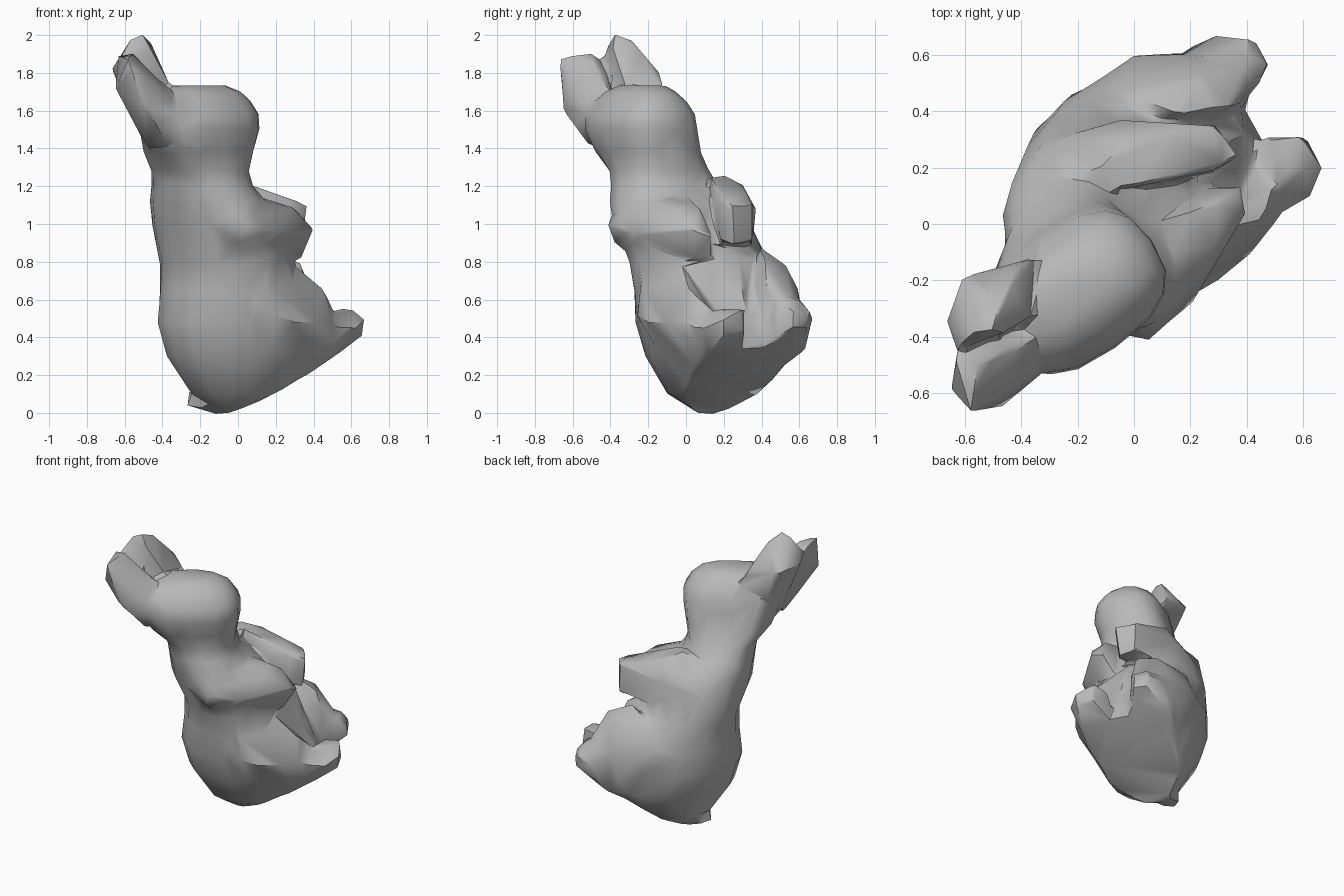
import bpy, bmesh, math
from mathutils import Vector

cube = bpy.data.objects.get("Cube")
if cube:
    bpy.data.objects.remove(cube, do_unlink=True)

# One plain grey clay material
clay = bpy.data.materials.new("grey_clay")
clay.use_nodes = True
GREY = (0.48, 0.48, 0.48, 1.0)
clay.diffuse_color = GREY
bsdf = next(n for n in clay.node_tree.nodes if n.type == 'BSDF_PRINCIPLED')
bsdf.inputs["Base Color"].default_value = GREY
bsdf.inputs["Roughness"].default_value = 0.7

# The rabbit looks along FORWARD (ground plane) and leans back on a sloped base
FORWARD = Vector((0.82, 0.573, 0.0)).normalized()
SIDE = Vector((-FORWARD.y, FORWARD.x, 0.0))
BASE_NORMAL = Vector((-0.512, -0.358, 1.0)).normalized()
parts = []


def on_base(*outline):
    """Lift ground-plan points onto the sloped base."""
    return [(x, y, 0.512 * x + 0.358 * y) for x, y in outline]


def finish(bm, name):
    bmesh.ops.recalc_face_normals(bm, faces=bm.faces[:])
    mesh = bpy.data.meshes.new(name)
    bm.to_mesh(mesh)
    bm.free()
    mesh.materials.append(clay)
    obj = bpy.data.objects.new(name, mesh)
    bpy.context.scene.collection.objects.link(obj)
    parts.append(obj)


def rounded(v, power):
    return math.copysign(abs(v) ** power, v)


def loft(name, sections, sides=16):
    """Level rings: (z, centre x, centre y, forward radius, side radius, power).
    A power of 1 is an ellipse, less is boxier."""
    bm = bmesh.new()
    rings = []
    for z, cx, cy, a, b, power in sections:
        ring = []
        for k in range(sides):
            t = 2 * math.pi * k / sides
            p = (Vector((cx, cy, z)) + FORWARD * a * rounded(math.cos(t), power)
                 + SIDE * b * rounded(math.sin(t), power))
            ring.append(bm.verts.new(p))
        rings.append(ring)
    for r0, r1 in zip(rings, rings[1:]):
        for k in range(sides):
            n = (k + 1) % sides
            bm.faces.new((r0[k], r0[n], r1[n], r1[k]))
    bm.faces.new(rings[0][::-1])
    bm.faces.new(rings[-1])
    # slice off everything below the sloped base and close the hole
    bmesh.ops.bisect_plane(bm, geom=bm.verts[:] + bm.edges[:] + bm.faces[:],
                           plane_co=(0, 0, 0), plane_no=BASE_NORMAL, clear_inner=True)
    bmesh.ops.holes_fill(bm, edges=[e for e in bm.edges if e.is_boundary], sides=0)
    finish(bm, name)


def hull(name, points):
    """Block wrapped around a few corner points."""
    bm = bmesh.new()
    for p in points:
        bm.verts.new(p)
    bmesh.ops.convex_hull(bm, input=bm.verts[:])
    bmesh.ops.delete(bm, geom=[v for v in bm.verts if not v.link_faces], context='VERTS')
    finish(bm, name)


# Torso, neck and head
loft("body", [
    (0.00, -0.03, 0.15, 0.08, 0.10, 1),
    (0.10, 0.05, 0.17, 0.32, 0.24, 1),
    (0.30, 0.04, 0.17, 0.45, 0.35, 1),
    (0.48, 0.00, 0.14, 0.45, 0.39, 1),
    (0.65, -0.03, 0.11, 0.39, 0.39, 1),
    (0.80, -0.06, 0.07, 0.34, 0.39, 1),
    (1.00, -0.11, -0.02, 0.33, 0.38, 1),
    (1.12, -0.16, -0.07, 0.28, 0.36, 1),
    (1.20, -0.19, -0.11, 0.24, 0.30, 0.9),
    (1.28, -0.20, -0.14, 0.23, 0.265, 0.8),
    (1.38, -0.21, -0.20, 0.29, 0.24, 0.75),
    (1.50, -0.205, -0.24, 0.325, 0.245, 0.75),
    (1.58, -0.20, -0.24, 0.32, 0.235, 0.75),
    (1.65, -0.20, -0.24, 0.28, 0.19, 0.75),
    (1.70, -0.20, -0.24, 0.23, 0.15, 0.8),
    (1.735, -0.20, -0.23, 0.15, 0.09, 0.9),
])

# Belly between the haunches
hull("belly", on_base((0.10, 0.10), (0.44, 0.22), (0.44, 0.34), (0.15, 0.38)) + [
    (0.27, 0.28, 0.84), (0.36, 0.31, 0.62), (0.10, 0.10, 0.88), (0.36, 0.14, 0.62),
    (0.28, 0.10, 0.80), (0.13, 0.34, 0.84)])

# Haunches rising from the base
hull("right_haunch", on_base((-0.13, 0.14), (0.0, 0.05), (0.2, 0.0), (0.43, 0.05),
                             (0.56, 0.13), (0.40, 0.30), (0.10, 0.30)) + [
    (0.20, -0.26, 0.52), (0.30, -0.20, 0.48), (0.42, -0.10, 0.48), (0.50, 0.00, 0.48),
    (0.02, -0.21, 0.42), (0.05, -0.25, 0.62), (0.15, -0.24, 0.68), (0.30, -0.02, 0.78),
    (0.45, 0.02, 0.66), (0.10, -0.08, 0.82), (0.50, 0.12, 0.56), (0.20, -0.08, 0.22)])
hull("left_haunch", on_base((-0.11, 0.22), (0.0, 0.38), (0.10, 0.46), (0.18, 0.61),
                            (0.44, 0.58), (0.40, 0.42), (0.10, 0.20)) + [
    (-0.27, 0.42, 0.60), (0.00, 0.60, 0.58), (0.20, 0.60, 0.64), (0.40, 0.55, 0.60),
    (0.25, 0.53, 0.78), (0.15, 0.39, 0.88), (-0.05, 0.46, 0.80), (-0.20, 0.40, 0.40),
    (0.00, 0.52, 0.35), (0.33, 0.41, 0.80), (0.38, 0.43, 0.65)])

# Feet, flat on the sloped base
hull("right_foot", on_base((0.43, 0.05), (0.56, 0.13), (0.66, 0.20), (0.61, 0.31),
                           (0.40, 0.29)) + [
    (0.67, 0.20, 0.50), (0.60, 0.31, 0.55), (0.63, 0.10, 0.45), (0.52, 0.16, 0.55),
    (0.60, 0.20, 0.55), (0.48, 0.31, 0.53), (0.42, -0.02, 0.46)])
hull("left_foot", on_base((0.48, 0.57), (0.44, 0.64), (0.20, 0.63), (0.36, 0.40)) + [
    (0.48, 0.57, 0.53), (0.42, 0.66, 0.53), (0.29, 0.67, 0.50), (0.44, 0.49, 0.60),
    (0.40, 0.60, 0.60), (0.22, 0.42, 0.60), (0.18, 0.60, 0.60)])

# Arms reaching forward over the belly
hull("right_arm", [
    (-0.20, -0.36, 1.08), (-0.12, -0.38, 0.98), (0.05, -0.42, 1.00), (0.00, -0.37, 0.88),
    (0.00, -0.30, 1.14), (0.16, -0.10, 1.13), (0.21, -0.28, 0.95), (0.12, -0.25, 0.86),
    (0.29, -0.08, 1.09), (0.40, 0.04, 0.97), (0.38, 0.14, 0.93), (0.30, 0.08, 1.08),
    (0.33, 0.04, 0.81), (0.28, 0.14, 0.84), (0.05, 0.00, 1.15)])
hull("left_arm", [
    (-0.25, 0.31, 1.05), (-0.05, 0.37, 1.08), (-0.02, 0.30, 1.21), (0.29, 0.35, 1.11),
    (0.37, 0.24, 1.10), (0.28, 0.19, 1.13), (0.29, 0.35, 0.91), (0.34, 0.25, 0.89),
    (0.28, 0.18, 0.91), (-0.10, 0.35, 0.90), (-0.20, 0.18, 1.22), (-0.12, 0.20, 1.26),
    (-0.05, 0.12, 1.25)])

# Ears swept back, with broad roots running into the nape
hull("left_ear", [
    (-0.50, -0.38, 2.01), (-0.47, -0.29, 1.98), (-0.57, -0.39, 1.98), (-0.40, -0.13, 1.79),
    (-0.61, -0.19, 1.80), (-0.67, -0.35, 1.82), (-0.63, -0.45, 1.86), (-0.47, -0.39, 1.95),
    (-0.35, -0.12, 1.70), (-0.48, -0.37, 1.40), (-0.48, -0.20, 1.50), (-0.34, -0.32, 1.69)])
hull("right_ear", [
    (-0.58, -0.67, 1.88), (-0.48, -0.66, 1.61), (-0.65, -0.59, 1.72), (-0.64, -0.47, 1.89),
    (-0.56, -0.50, 1.91), (-0.46, -0.60, 1.66), (-0.48, -0.42, 1.39), (-0.37, -0.51, 1.41),
    (-0.27, -0.48, 1.57), (-0.32, -0.38, 1.67), (-0.52, -0.36, 1.55)])

# Stubby tail
hull("tail", [
    (-0.28, 0.09, 0.04), (-0.25, 0.10, 0.17), (-0.17, 0.06, 0.02), (-0.12, 0.20, 0.00),
    (-0.20, 0.20, 0.13), (-0.23, 0.19, 0.03), (-0.10, 0.05, 0.12), (-0.05, 0.20, 0.15)])

# Fuse the parts into one skin, soften the seams and reduce it to broad facets
bpy.ops.object.select_all(action='DESELECT')
for part in parts:
    part.select_set(True)
rabbit = parts[0]
bpy.context.view_layer.objects.active = rabbit
bpy.ops.object.join()
rabbit.name = "rabbit"

remesh = rabbit.modifiers.new("fuse", 'REMESH')
remesh.mode = 'VOXEL'
remesh.voxel_size = 0.018
soften = rabbit.modifiers.new("soften", 'SMOOTH')
soften.factor = 0.5
soften.iterations = 4
facets = rabbit.modifiers.new("facets", 'DECIMATE')
facets.ratio = 0.018
for name in ("fuse", "soften", "facets"):
    bpy.ops.object.modifier_apply(modifier=name)
rabbit.data.materials.clear()
rabbit.data.materials.append(clay)
bpy.ops.object.shade_smooth_by_angle(angle=math.radians(40))
